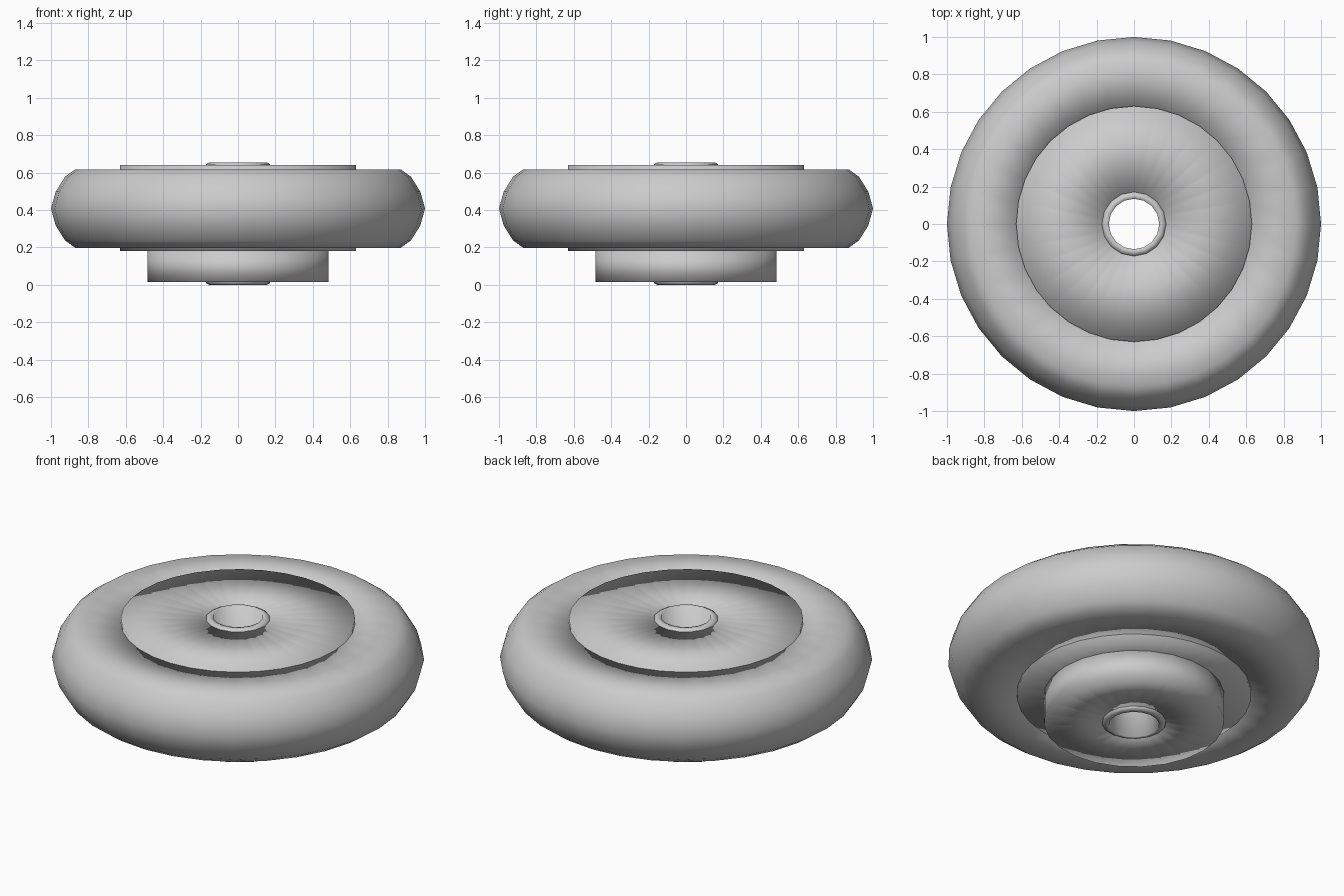
import bpy, bmesh
from math import cos, sin, tau

if "Cube" in bpy.data.objects:
    bpy.data.objects.remove(bpy.data.objects["Cube"])


def lathe(name, profile, sides):
    """Revolve a closed (radius, height) profile around the z axis."""
    bm = bmesh.new()
    rings = [[bm.verts.new((r * cos(tau * i / sides), r * sin(tau * i / sides), z))
              for r, z in profile] for i in range(sides)]
    n = len(profile)
    for i in range(sides):
        a, b = rings[i], rings[(i + 1) % sides]
        for j in range(n):
            k = (j + 1) % n
            bm.faces.new((a[j], b[j], b[k], a[k]))
    bmesh.ops.recalc_face_normals(bm, faces=bm.faces)
    for f in bm.faces:
        f.smooth = True
    mesh = bpy.data.meshes.new(name)
    bm.to_mesh(mesh)
    bm.free()
    obj = bpy.data.objects.new(name, mesh)
    bpy.context.collection.objects.link(obj)
    return obj


def slab(inner, outer, low, high):
    return [(inner, low), (outer, low), (outer, high), (inner, high)]


# rounded tyre with flat sidewalls, mirrored about its mid height
mid = 0.408
half = [(0.63, 0.21), (0.87, 0.21), (0.925, 0.17), (0.975, 0.09)]
lathe("tyre", [(r, mid - h) for r, h in half] + [(1.0, mid)]
      + [(r, mid + h) for r, h in reversed(half)], 32)

# wheel disc, drive boss underneath, and the axle sleeve through the middle
lathe("wheel_disc", slab(0.15, 0.63, 0.18, 0.642), 32)
lathe("drive_boss", slab(0.15, 0.485, 0.016, 0.18), 24)
lathe("axle_sleeve", [(0.135, 0.0), (0.155, 0.0), (0.172, 0.01),
                      (0.172, 0.645), (0.155, 0.654), (0.135, 0.654)], 16)
